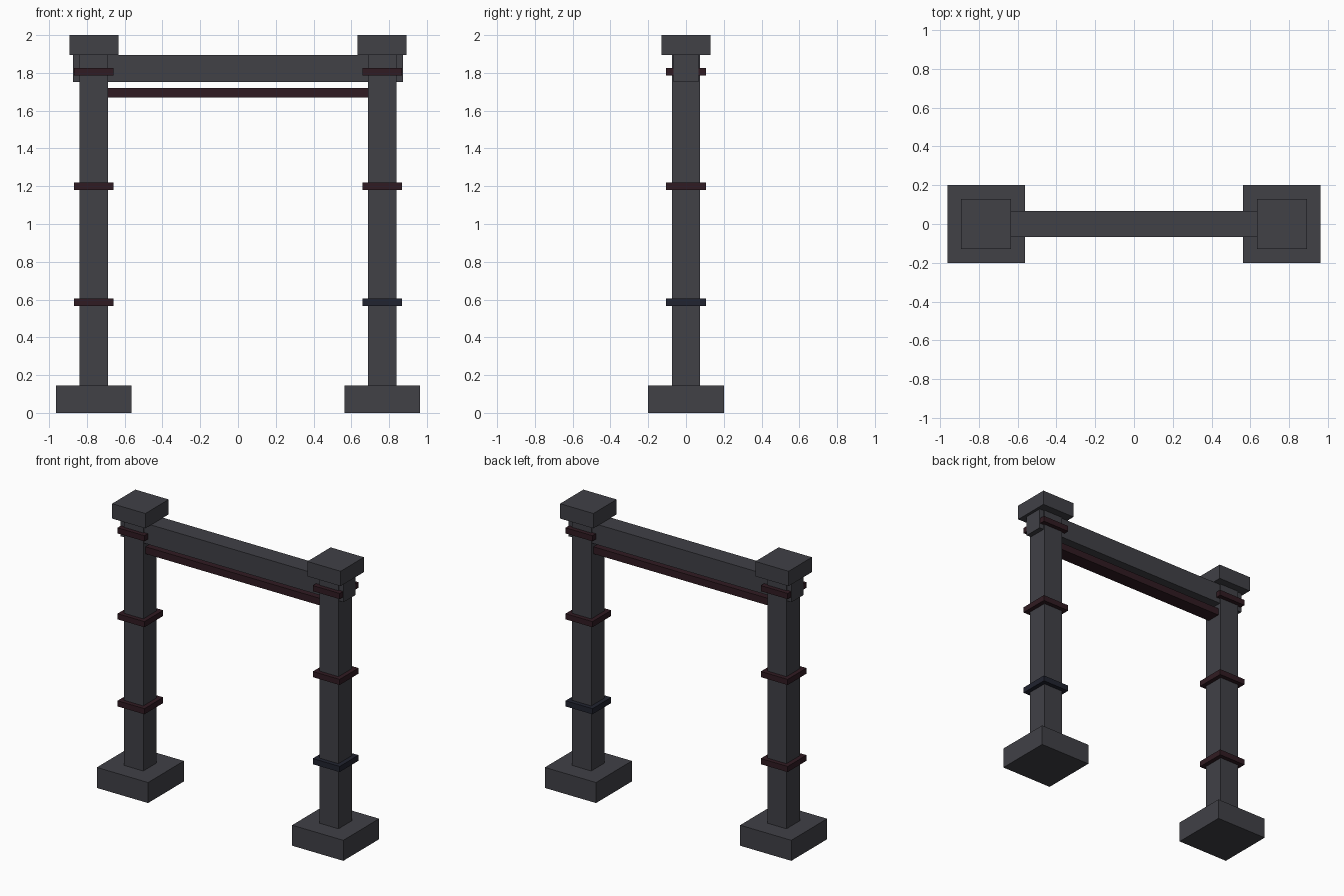
import bpy

if "Cube" in bpy.data.objects:
    bpy.data.objects.remove(bpy.data.objects["Cube"])


def material(name, rgb):
    m = bpy.data.materials.new(name)
    m.diffuse_color = (*rgb, 1)
    m.use_nodes = True
    m.node_tree.nodes["Principled BSDF"].inputs["Base Color"].default_value = m.diffuse_color
    return m


STONE = material("dark_stone", (0.052, 0.052, 0.062))
RED = material("dark_red", (0.03, 0.011, 0.016))
NAVY = material("dark_navy", (0.015, 0.017, 0.029))


def box(name, x, width, depth, z0, z1, mat):
    bpy.ops.mesh.primitive_cube_add(size=1, location=(x, 0, (z0 + z1) / 2))
    ob = bpy.context.object
    ob.name = name
    ob.scale = (width, depth, z1 - z0)
    bpy.ops.object.transform_apply(location=False, rotation=False, scale=True)
    ob.data.materials.append(mat)
    return ob


# Two pillars: footing, shaft, cap and three bands each
for side, x in (("left", -0.763), ("right", 0.763)):
    box(f"{side}_footing", x, 0.40, 0.40, 0, 0.145, STONE)
    box(f"{side}_shaft", x, 0.15, 0.15, 0.145, 1.895, STONE)
    box(f"{side}_cap", x, 0.26, 0.26, 1.895, 2.0, STONE)
    for level, z in (("lower", 0.585), ("middle", 1.20), ("upper", 1.807)):
        # The lower right band is the only blue one
        mat = NAVY if (side, level) == ("right", "lower") else RED
        box(f"{side}_{level}_band", x, 0.21, 0.21, z - 0.02, z + 0.02, mat)

# Crossbeam running through both pillars, and the red rail beneath it
box("crossbeam", 0, 1.745, 0.134, 1.752, 1.895, STONE)
box("red_rail", 0, 1.38, 0.10, 1.67, 1.72, RED)
